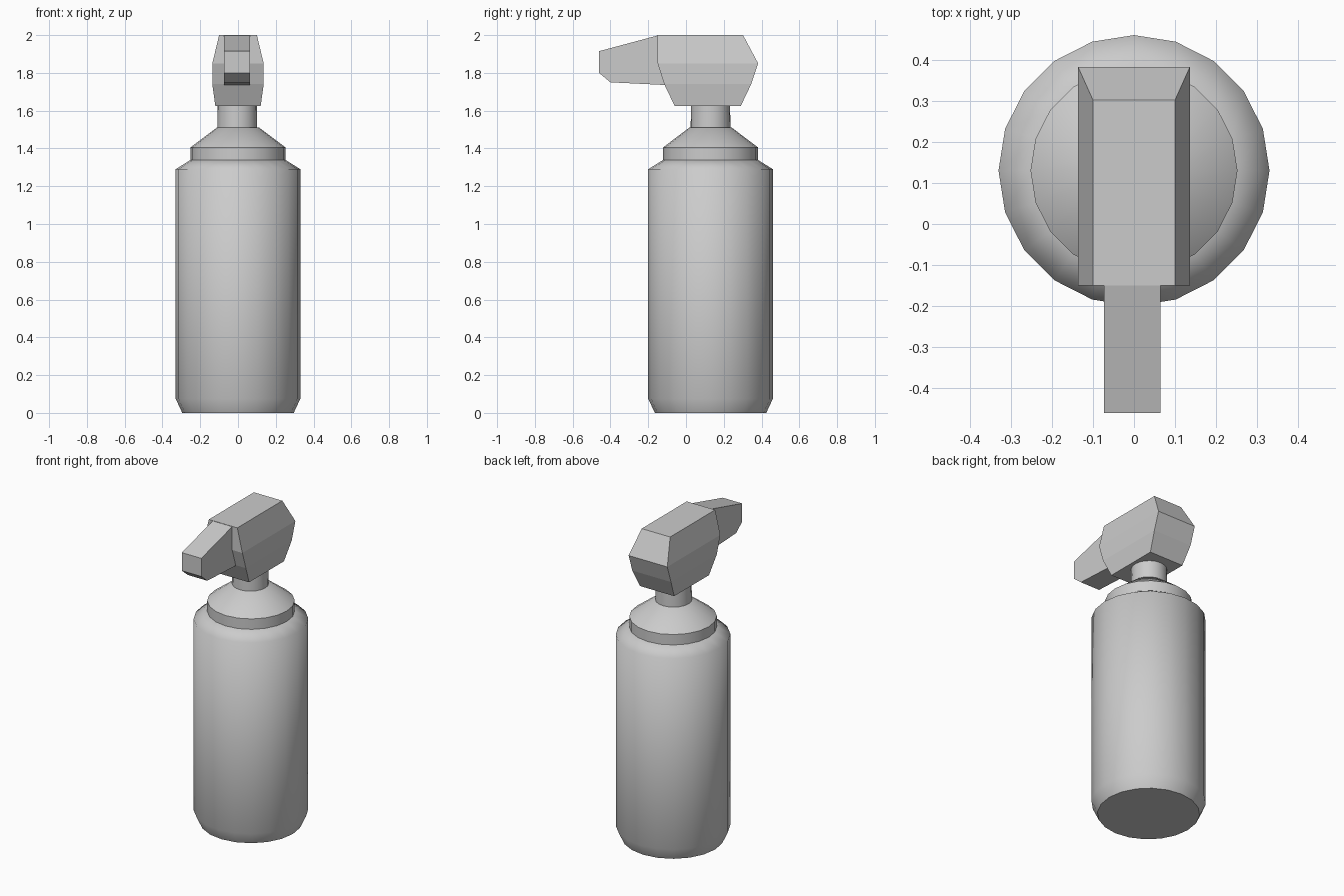
import bpy, bmesh, math

cube = bpy.data.objects.get("Cube")
if cube:
    bpy.data.objects.remove(cube, do_unlink=True)

grey = bpy.data.materials.new("plain grey")
grey.use_nodes = True
COLOUR = (0.6, 0.6, 0.6, 1)
grey.diffuse_color = COLOUR
grey.node_tree.nodes["Principled BSDF"].inputs["Base Color"].default_value = COLOUR

AXIS_Y = 0.13
SIDES = 20


def loft(name, rings, smooth_angle=None):
    """Skin a stack of equal point rings and cap both ends."""
    bm = bmesh.new()
    loops = [[bm.verts.new(p) for p in ring] for ring in rings]
    for low, high in zip(loops, loops[1:]):
        for i in range(len(low)):
            j = (i + 1) % len(low)
            bm.faces.new((low[i], low[j], high[j], high[i]))
    bm.faces.new(loops[0])
    bm.faces.new(loops[-1])
    bmesh.ops.recalc_face_normals(bm, faces=bm.faces[:])
    mesh = bpy.data.meshes.new(name)
    bm.to_mesh(mesh)
    bm.free()
    mesh.materials.append(grey)
    obj = bpy.data.objects.new(name, mesh)
    bpy.context.collection.objects.link(obj)
    if smooth_angle:
        bpy.ops.object.select_all(action='DESELECT')
        obj.select_set(True)
        bpy.context.view_layer.objects.active = obj
        bpy.ops.object.shade_smooth_by_angle(angle=math.radians(smooth_angle))
    return obj


def turned(name, profile, smooth_angle, x=0.0):
    """Round part from (radius, height) pairs."""
    angles = [2 * math.pi * i / SIDES for i in range(SIDES)]
    rings = [[(x + r * math.sin(a), AXIS_Y + r * math.cos(a), z) for a in angles]
             for r, z in profile]
    return loft(name, rings, smooth_angle)


# Bottle, collar and neck
turned("bottle_body", [(0.295, 0), (0.33, 0.075), (0.33, 1.29), (0.25, 1.34)], 62)
turned("collar", [(0.252, 1.335), (0.252, 1.405), (0.11, 1.512)], 40)
turned("neck", [(0.106, 1.48), (0.103, 1.65)], 40, x=-0.004)

# Spray head: (half width, front y, back y, height)
HEAD = [(0.12, -0.06, 0.29, 1.625), (0.136, -0.115, 0.345, 1.74),
        (0.136, -0.15, 0.382, 1.85), (0.1, -0.15, 0.302, 2.0)]
loft("spray_head", [[(-w, f, z), (w, f, z), (w, b, z), (-w, b, z)]
                    for w, f, b, z in HEAD])

# Nozzle: side outline extruded across the width
NOZZLE = [(-0.46, 1.915), (-0.46, 1.80), (-0.40, 1.75), (-0.05, 1.733),
          (-0.05, 1.998), (-0.15, 1.998)]
loft("nozzle", [[(x, y, z) for y, z in NOZZLE] for x in (-0.073, 0.064)])
